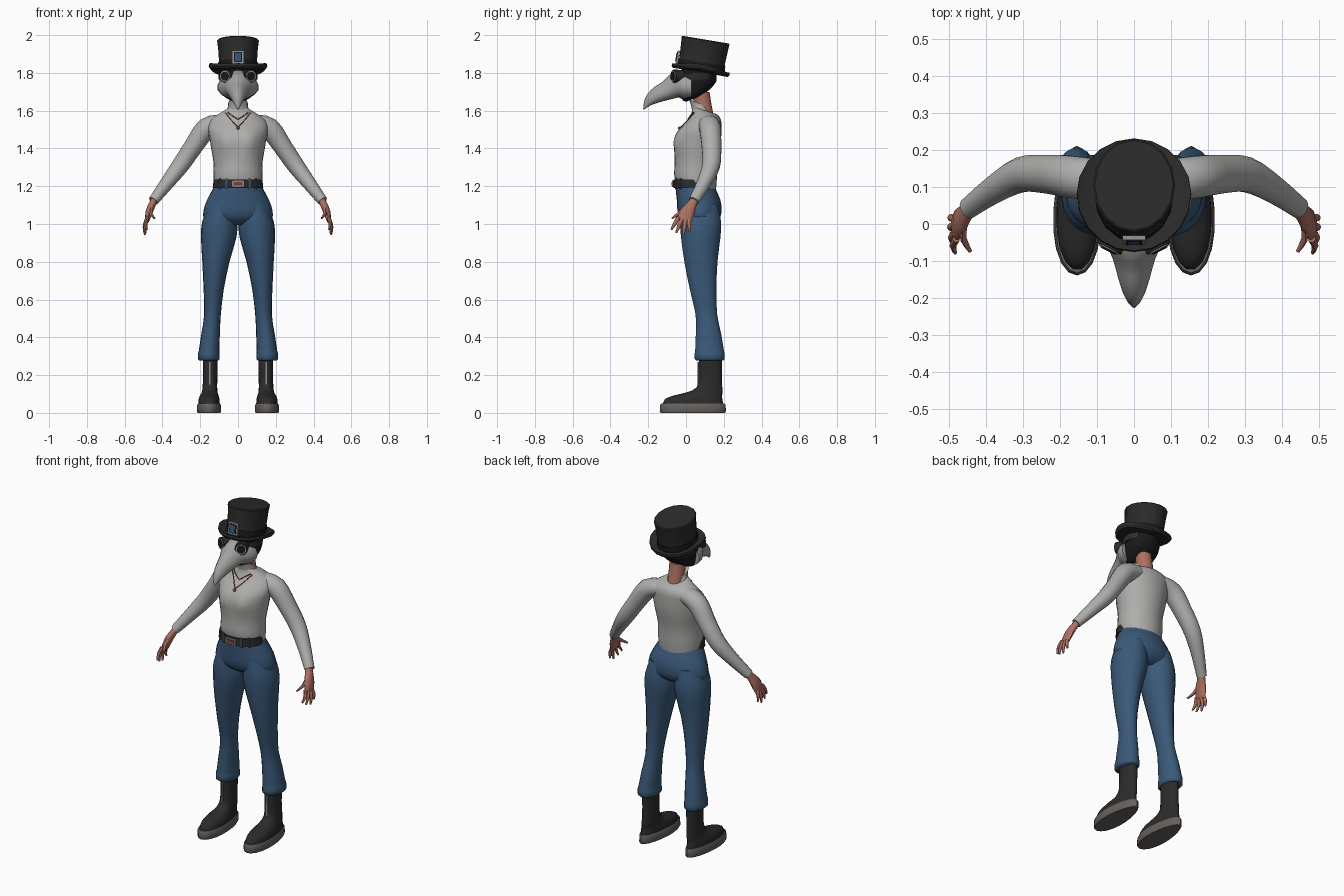
import bpy, bmesh, math
from mathutils import Vector, Matrix
from mathutils.bvhtree import BVHTree

if "Cube" in bpy.data.objects:
    bpy.data.objects.remove(bpy.data.objects["Cube"])


def material(name, *rgb):
    m = bpy.data.materials.new(name)
    m.diffuse_color = (*rgb, 1)
    m.use_nodes = True
    m.node_tree.nodes["Principled BSDF"].inputs["Base Color"].default_value = m.diffuse_color
    return m


SHIRT = material("shirt grey", .42, .42, .41)
MASK = material("mask grey", .36, .36, .35)
DENIM = material("denim blue", .042, .10, .19)
BLACK = material("soft black", .024, .024, .024)
HAIR = material("deep black", .010, .010, .010)
SKIN = material("skin", .42, .165, .12)
SOLE = material("sole grey", .13, .12, .11)
METAL = material("metal grey", .27, .27, .27)
RED = material("dark red", .20, .05, .04)
BLUE = material("buckle blue", .03, .09, .18)


def finish(name, bm, mat, mirror=False, angle=45):
    bmesh.ops.recalc_face_normals(bm, faces=bm.faces)
    me = bpy.data.meshes.new(name)
    bm.to_mesh(me)
    bm.free()
    me.materials.append(mat)
    me.shade_smooth()
    me.set_sharp_from_angle(angle=math.radians(angle))
    o = bpy.data.objects.new(name, me)
    bpy.context.collection.objects.link(o)
    if mirror:
        o.modifiers.new("mirror", "MIRROR")
    return o


def spline(rows, k):
    """Smoothly interpolate rows of numbers, k steps per span."""
    if k == 1:
        return rows
    out = []
    for i in range(len(rows) - 1):
        a, b, c, d = rows[max(i - 1, 0)], rows[i], rows[i + 1], rows[min(i + 2, len(rows) - 1)]
        for s in range(k):
            t = s / k
            out.append([q + .5 * t * (r - p + t * (2 * p - 5 * q + 4 * r - w + t * (3 * (q - r) + w - p)))
                        for p, q, r, w in zip(a, b, c, d)])
    return out + [rows[-1]]


def skin_rings(rings):
    bm = bmesh.new()
    vs = [[bm.verts.new(p) for p in r] for r in rings]
    n = len(vs[0])
    for a, b in zip(vs, vs[1:]):
        for i in range(n):
            bm.faces.new((a[i], a[(i + 1) % n], b[(i + 1) % n], b[i]))
    bm.faces.new(vs[0])
    bm.faces.new(vs[-1])
    return bm


def stack(rows, k=2, n=18, slope=0, taper=0):
    """Horizontal ovals: x, y, z, radius x, radius y (, slope)."""
    rings = []
    for row in spline(rows, k):
        x, y, z, rx, ry = row[:5]
        sl = row[5] if len(row) > 5 else slope
        ring = []
        for i in range(n):
            c, s = math.cos(2 * math.pi * i / n), math.sin(2 * math.pi * i / n)
            ring.append((x + rx * c * (1 - taper * s), y + ry * s, z + sl * ry * s))
        rings.append(ring)
    return skin_rings(rings)


def tube(rows, k=2, n=12, ref=(0, 1, 0), taper=0):
    """Ovals across a path: x, y, z, thickness, width along ref."""
    rows = spline(rows, k)
    pts = [Vector(r[:3]) for r in rows]
    rings = []
    for i, row in enumerate(rows):
        d = (pts[min(i + 1, len(pts) - 1)] - pts[max(i - 1, 0)]).normalized()
        v = Vector(ref)
        v = (v - d * v.dot(d)).normalized()
        u = v.cross(d)
        ring = []
        for j in range(n):
            c, s = math.cos(2 * math.pi * j / n), math.sin(2 * math.pi * j / n)
            ring.append(pts[i] + u * row[3] * c * (1 - taper * s) + v * row[4] * s)
        rings.append(ring)
    return skin_rings(rings)


def box(name, loc, size, mat, rot=0, mirror=False):
    bm = bmesh.new()
    m = Matrix.Translation(loc) @ Matrix.Rotation(rot, 4, 'X') @ Matrix.Diagonal((*size, 1))
    bmesh.ops.create_cube(bm, size=1, matrix=m)
    return finish(name, bm, mat, mirror)


# Shirt body, with a soft chest
bm = stack([(0, .05, 1.205, .126, .108, -.26), (0, .05, 1.25, .130, .113, -.15),
            (0, .053, 1.32, .129, .113, 0), (0, .06, 1.40, .142, .120, 0),
            (0, .065, 1.45, .150, .121, 0), (0, .075, 1.50, .158, .112, 0),
            (0, .098, 1.55, .148, .088, 0), (0, .098, 1.585, .098, .068, -.1),
            (0, .088, 1.605, .060, .056, -.3)], n=28)
for v in bm.verts:
    if v.co.y < .03:
        v.co.y -= .02 * math.exp(-((abs(v.co.x) - .065) / .04) ** 2 - ((v.co.z - 1.44) / .06) ** 2)
bmesh.ops.recalc_face_normals(bm, faces=bm.faces)
chest = BVHTree.FromBMesh(bm)
finish("shirt_body", bm, SHIRT)
finish("shirt_collar", stack([(0, .088, 1.59, .062, .058, -.3), (0, .075, 1.62, .053, .053, -.4),
                              (0, .066, 1.64, .052, .052, -.45)]), SHIRT)

# Sleeves
finish("sleeves", tube([(.08, .115, 1.535, .045, .058), (.165, .127, 1.508, .056, .058),
                        (.235, .135, 1.412, .050, .053), (.305, .133, 1.31, .046, .048),
                        (.375, .095, 1.218, .037, .038), (.448, .042, 1.122, .027, .029)],
                       k=3, n=14), SHIRT, True)

# Hands
finish("palms", tube([(.44, .048, 1.132, .019, .023), (.456, .028, 1.10, .019, .027),
                      (.470, .008, 1.065, .019, .038), (.482, -.010, 1.018, .012, .038)]), SKIN, True)
fingers = [((.480, -.040, 1.035), (.482, -.078, .970)), ((.482, -.022, 1.028), (.489, -.052, .953)),
           ((.483, -.003, 1.022), (.493, -.014, .943)), ((.482, .014, 1.025), (.492, .020, .960)),
           ((.462, -.010, 1.075), (.442, -.074, 1.030))]
for i, (a, b) in enumerate(fingers):
    mid = [(p + q) / 2 for p, q in zip(a, b)]
    mid[0] += .008
    finish(f"finger_{i + 1}", tube([(*a, .011, .011), (*mid, .009, .010), (*b, .005, .005)],
                                   n=8), SKIN, True)

# Trousers
finish("trouser_hips", stack([(0, .045, 1.235, .115, .095), (0, .05, 1.19, .131, .105),
                              (0, .066, 1.13, .163, .115), (0, .072, 1.07, .183, .117),
                              (0, .075, 1.025, .175, .100), (0, .078, .995, .100, .060)], n=24), DENIM)
finish("trouser_legs", stack([(.088, .073, 1.10, .070, .100), (.097, .077, 1.01, .093, .110),
                              (.102, .078, .93, .094, .106), (.117, .079, .80, .072, .089),
                              (.129, .091, .65, .053, .071), (.135, .108, .52, .044, .058),
                              (.145, .119, .42, .049, .068), (.154, .125, .32, .055, .078)]),
       DENIM, True)
finish("trouser_cuffs", stack([(.153, .124, .335, .053, .076), (.155, .125, .31, .058, .081),
                               (.155, .125, .285, .058, .081), (.154, .126, .277, .050, .072)], k=1),
       DENIM, True, 70)

# Belt
finish("belt", stack([(0, .03, 1.19, .134, .097), (0, .03, 1.236, .129, .097)], k=1, n=28), BLACK)
box("belt_buckle", (0, -.069, 1.213), (.070, .008, .036), METAL)
box("belt_buckle_inlay", (0, -.074, 1.213), (.046, .004, .020), RED)
for x in (.06, .095):
    box("belt_loops", (x, -.067 + x * x * 4.4, 1.212), (.012, .012, .056), DENIM, 0, True)

# Boots and soles
finish("boots", stack([(.153, .037, .04, .057, .163), (.153, .040, .072, .055, .155),
                       (.152, .062, .092, .049, .130), (.150, .098, .108, .042, .098),
                       (.149, .124, .135, .039, .069), (.147, .128, .20, .038, .063),
                       (.147, .129, .33, .041, .062)], taper=.12), BLACK, True, 60)
finish("boot_soles", stack([(.154, .036, 0, .060, .170), (.154, .036, .008, .064, .175),
                            (.154, .036, .04, .063, .174), (.154, .036, .05, .058, .168)],
                           k=1, n=20, taper=.16), SOLE, True)
box("boot_zips", (.150, .065, .20), (.009, .008, .14), METAL, 0, True)

# Neck and hair
finish("neck", stack([(0, .105, 1.56, .046, .045), (0, .093, 1.62, .044, .045),
                      (0, .075, 1.70, .046, .05)]), SKIN)
finish("hair", stack([(0, .045, 1.665, .045, .04, .4), (0, .055, 1.685, .078, .075, .4),
                      (0, .066, 1.73, .094, .092, .2), (0, .068, 1.77, .098, .096, 0),
                      (0, .07, 1.83, .096, .094, 0)]), HAIR)

# Beaked mask, wider at the cheeks
finish("mask", tube([(0, .03, 1.738, .108, .078), (0, -.015, 1.738, .102, .078),
                     (0, -.055, 1.732, .076, .068), (0, -.095, 1.710, .057, .053),
                     (0, -.145, 1.688, .043, .044), (0, -.183, 1.663, .031, .033),
                     (0, -.208, 1.635, .018, .018), (0, -.224, 1.607, .003, .003)],
                    k=2, n=16, ref=(0, 0, 1), taper=.2), MASK)

# Goggles, turned a little outward
d = Vector((.45, -.89, .05)).normalized()
for name, r, start, end, mat in (("goggle_cups", .036, -.03, .016, BLACK),
                                 ("goggle_rims", .029, 0, .020, METAL),
                                 ("goggle_lenses", .023, 0, .023, HAIR)):
    base = Vector((.060, -.052, 1.782))
    finish(name, tube([(*(base + d * start), r, r), (*(base + d * end), r, r)],
                      k=1, n=14, ref=(0, 0, 1)), mat, True)
finish("goggle_strap", stack([(0, .06, 1.765, .103, .100), (0, .06, 1.80, .103, .100)], k=1), BLACK)

# Top hat, tipped backward
tilt = math.radians(-9.5)
place = Matrix.Translation((0, .078, 1.818)) @ Matrix.Rotation(tilt, 4, 'X')
crown = stack([(0, 0, 0, .103, .124), (0, 0, .05, .101, .122), (0, 0, .11, .105, .125),
               (0, 0, .155, .111, .128), (0, 0, .160, .106, .123)], k=1, n=16)
band = stack([(0, 0, .004, .107, .128), (0, 0, .038, .105, .126)], k=1, n=16)
brim = stack([(0, 0, -.014, .10, .11), (0, 0, -.016, .145, .147), (0, 0, -.006, .155, .155),
              (0, 0, .008, .154, .154), (0, 0, .006, .140, .143), (0, 0, .004, .10, .12)], k=1, n=20)
for v in brim.verts:  # sides curl upward
    v.co.z += 1.0 * max(0, abs(v.co.x) - .06) ** 2 * 2.4
for name, part, mat in (("hat_crown", crown, BLACK), ("hat_band", band, HAIR), ("hat_brim", brim, BLACK)):
    part.transform(place)
    finish(name, part, mat, angle=40)
for name, y, z, size, mat in (("hat_buckle", -.130, .044, (.062, .012, .070), METAL),
                              ("hat_buckle_gap", -.137, .044, (.044, .004, .052), HAIR),
                              ("hat_buckle_inlay", -.139, .044, (.032, .004, .042), BLUE)):
    box(name, place @ Vector((0, y, z)), size, mat, tilt)

# Necklaces laid on the chest, and a pendant
def on_chest(x, z):
    hit = chest.ray_cast(Vector((x, -1, z)), Vector((0, 1, 0)))[0]
    return hit.y - .003 if hit else .03


for name, w, top, low in (("long_necklace", .066, 1.588, 1.515), ("short_necklace", .056, 1.592, 1.555)):
    rows = []
    for i in range(-8, 9):
        t = i / 8
        x, z = w * t, low + (top - low) * abs(t) ** 1.15
        rows.append((x, on_chest(x, z), z, .0025, .0025))
    finish(name, tube(rows, k=1, n=6, ref=(0, .6, .8)), RED)
bm = bmesh.new()
bmesh.ops.create_uvsphere(bm, u_segments=10, v_segments=6, radius=.009,
                          matrix=Matrix.Translation((0, on_chest(0, 1.507), 1.507)))
finish("pendant", bm, RED)
